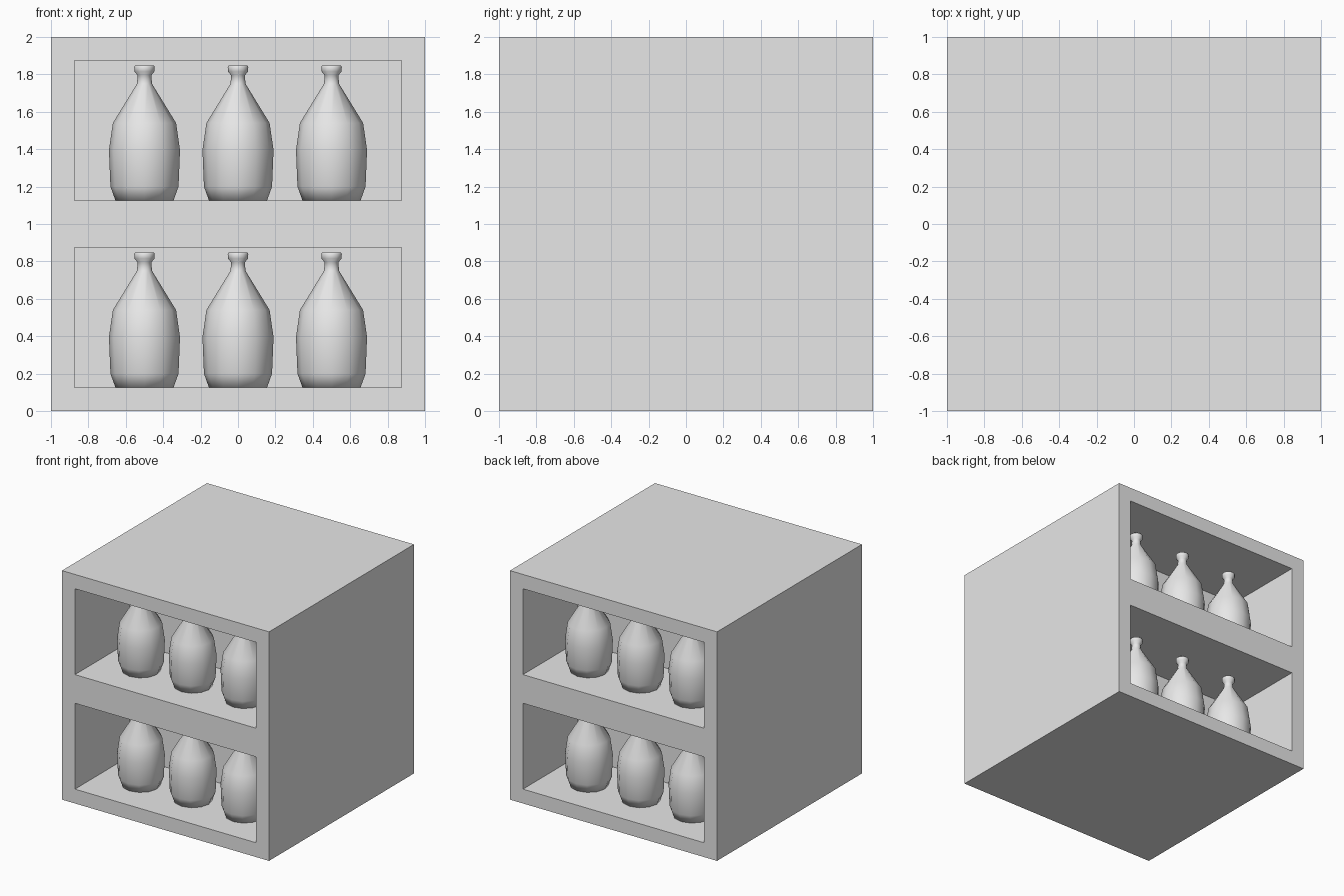
import bpy, bmesh
from math import radians
from mathutils import Matrix

if "Cube" in bpy.data.objects:
    bpy.data.objects.remove(bpy.data.objects["Cube"], do_unlink=True)

GREY = (0.8, 0.8, 0.8, 1)
mat = bpy.data.materials.new("plain grey")
mat.use_nodes = True
mat.diffuse_color = GREY
mat.node_tree.nodes["Principled BSDF"].inputs["Base Color"].default_value = GREY

WALL = 0.125     # cabinet panel thickness
DEPTH = 0.75     # compartment depth from each open face
HEIGHT = 0.75    # compartment height
FLOORS = (WALL, 1 + WALL)


def new_object(name, bm):
    mesh = bpy.data.meshes.new(name)
    bm.to_mesh(mesh)
    bm.free()
    mesh.materials.append(mat)
    obj = bpy.data.objects.new(name, mesh)
    bpy.context.collection.objects.link(obj)
    return obj


def box(name, size, centre):
    bm = bmesh.new()
    bmesh.ops.create_cube(bm, size=1)
    bmesh.ops.transform(bm, verts=bm.verts,
                        matrix=Matrix.Translation(centre) @ Matrix.Diagonal((*size, 1)))
    return new_object(name, bm)


# Cabinet: solid block with two compartments cut into the front and the back
cabinet = box("cabinet", (2, 2, 2), (0, 0, 1))
for side in (-1, 1):
    for floor in FLOORS:
        cutter = box("compartment_cutter", (2 - 2 * WALL, DEPTH + 0.1, HEIGHT),
                     (0, side * (1.05 - DEPTH / 2), floor + HEIGHT / 2))
        cutter.hide_render = True
        cut = cabinet.modifiers.new("compartment", 'BOOLEAN')
        cut.operation, cut.solver, cut.object = 'DIFFERENCE', 'EXACT', cutter
        bpy.context.view_layer.objects.active = cabinet
        bpy.ops.object.modifier_apply(modifier=cut.name)
        bpy.data.objects.remove(cutter, do_unlink=True)

# Bottle: radius and height pairs, turned around z
PROFILE = [(0.155, 0), (0.182, 0.075), (0.19, 0.27), (0.169, 0.415), (0.04, 0.625),
           (0.037, 0.67), (0.053, 0.69), (0.055, 0.715), (0.05, 0.723)]
SIDES = 12


def bottle_mesh():
    bm = bmesh.new()
    rings = []
    for radius, z in PROFILE:
        ring = bmesh.ops.create_circle(bm, segments=SIDES, radius=radius,
                                       matrix=Matrix.Translation((0, 0, z)))["verts"]
        rings.append(ring)
    for low, high in zip(rings, rings[1:]):
        for i in range(SIDES):
            j = (i + 1) % SIDES
            bm.faces.new((low[i], low[j], high[j], high[i]))
    bm.faces.new(rings[0])
    bm.faces.new(rings[-1])
    bmesh.ops.recalc_face_normals(bm, faces=bm.faces)
    for face in bm.faces:
        face.smooth = True
    return bm


# Three bottles on every shelf, front and back
for side, side_name in ((-1, "front"), (1, "back")):
    for floor, level in zip(FLOORS, ("lower", "upper")):
        for x, place in ((-0.5, "right"), (0, "middle"), (0.5, "left")):
            bottle = new_object(f"{side_name}_{level}_{place}_bottle", bottle_mesh())
            bottle.location = (x, side * (1 - DEPTH / 2), floor)
            bottle.rotation_euler.z = radians(180) if side > 0 else 0
